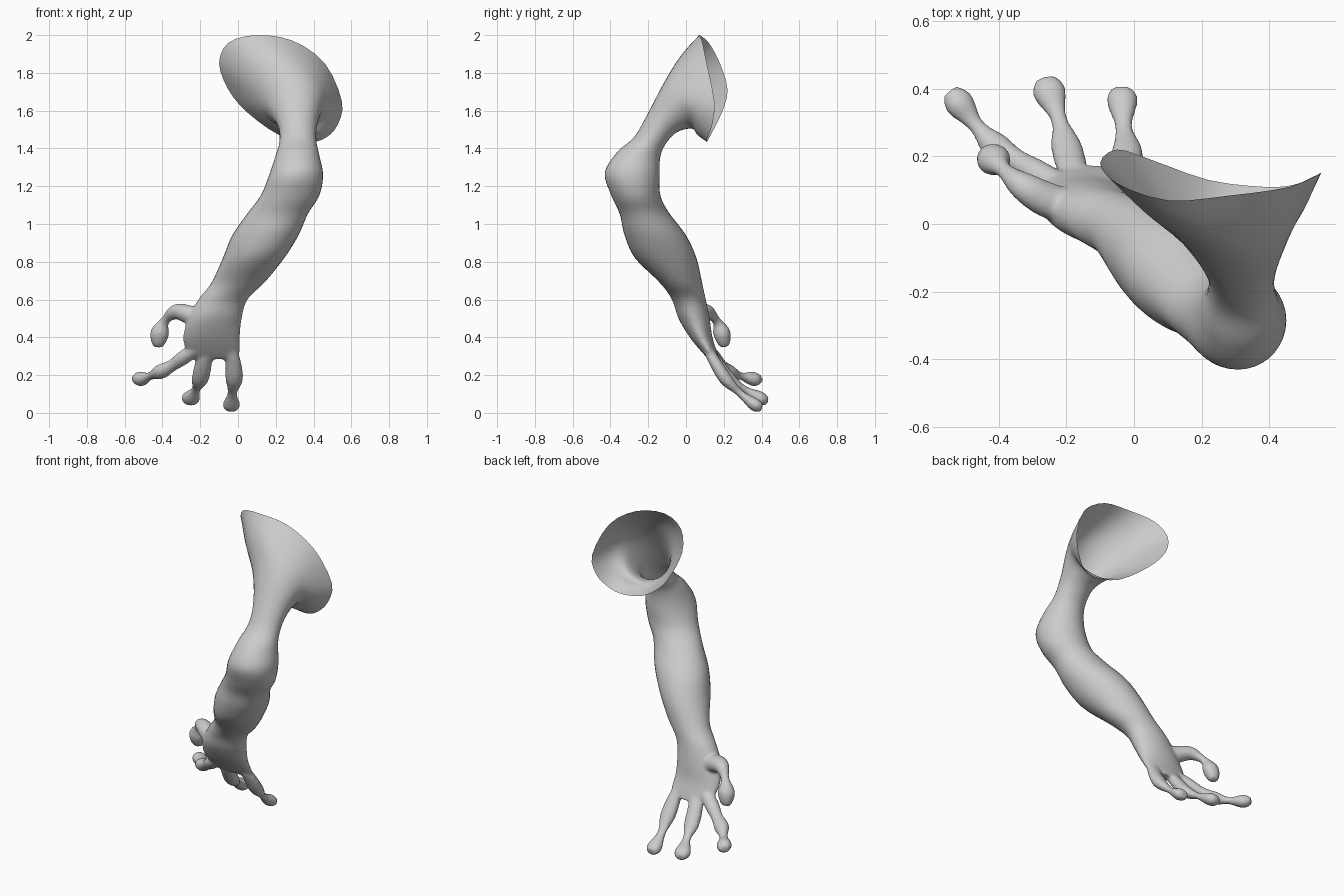
import bpy, bmesh, math
from mathutils import Vector

if "Cube" in bpy.data.objects:
    bpy.data.objects.remove(bpy.data.objects["Cube"])

N = 36  # points around each arm section


def spline(points, steps, closed=False):
    """Catmull-Rom resampling of a list of vectors."""
    n, out = len(points), []
    for i in range(n if closed else n - 1):
        if closed:
            a, b, c, d = (points[(i + k) % n] for k in (-1, 0, 1, 2))
        else:
            a, b, c, d = (points[min(max(i + k, 0), n - 1)] for k in (-1, 0, 1, 2))
        for s in range(steps):
            t = s / steps
            out.append(0.5 * (2 * b + (c - a) * t + (2 * a - 5 * b + 4 * c - d) * t * t
                              + (3 * b - a - 3 * c + d) * t ** 3))
    if not closed:
        out.append(points[-1])
    return out


def section(x0, x1, outer, inner, skew=0.0):
    """Oval section from its x range and its front and back (y, z) points."""
    o, i = Vector((0, *outer)), Vector((0, *inner))
    mid, half = (o + i) / 2, (i - o) / 2
    return [Vector(((x0 + x1) / 2 + (x1 - x0) / 2 * math.cos(t), 0, 0)) + mid
            + half * math.sin(t - skew) for t in (math.tau * k / N for k in range(N))]


def loft(bm, rings, caps=False):
    rows = [[bm.verts.new(p) for p in r] for r in rings]
    n = len(rows[0])
    for a, b in zip(rows, rows[1:]):
        for k in range(n):
            bm.faces.new((a[k], a[(k + 1) % n], b[(k + 1) % n], b[k]))
    if caps:
        bm.faces.new(rows[0][::-1])
        bm.faces.new(rows[-1])


def digit(bm, path, flat):
    """Knobbly digit: path of (x, y, z, radius)."""
    pts = spline([Vector(p) for p in path], 5)
    rings = []
    for i, p in enumerate(pts):
        d = (pts[min(i + 1, len(pts) - 1)] - pts[max(i - 1, 0)]).to_3d().normalized()
        side = d.cross(Vector((0, 0.5, 0.85))).normalized()
        up = side.cross(d)
        rings.append([p.to_3d() + p.w * (side * math.cos(t) + up * flat * math.sin(t))
                      for t in (math.tau * k / 14 for k in range(14))])
    loft(bm, rings, True)


# Shoulder opening, then sections down to the knuckles
rim = spline([Vector(p) for p in (
    (.55, .15, 1.65), (.53, .14, 1.53), (.47, .115, 1.46), (.38, .11, 1.435),
    (.22, .13, 1.47), (.05, .19, 1.59), (-.05, .22, 1.71), (-.10, .18, 1.85),
    (-.05, .12, 1.96), (.10, .07, 2.0), (.29, .085, 1.97), (.46, .11, 1.85))], 3, True)
neck = section(.14, .455, (-.11, 1.76), (.03, 1.505))
flare = [a.lerp(b, .45) + Vector((0, -.012, .004)) for a, b in zip(rim, neck)]
keys = [rim, flare, neck] + [section(*s) for s in (
    (.21, .42, (-.21, 1.57), (-.05, 1.485)),
    (.22, .415, (-.275, 1.46), (-.11, 1.42)),
    (.20, .43, (-.365, 1.38), (-.137, 1.35)),
    (.165, .45, (-.43, 1.27), (-.14, 1.25)),
    (.12, .43, (-.395, 1.15), (-.135, 1.15), .05),
    (.05, .37, (-.35, 1.05), (-.09, 1.06), .15),
    (-.03, .32, (-.325, .94), (0, .94), .2),
    (-.08, .245, (-.27, .82), (.055, .82), .2),
    (-.14, .14, (-.14, .69), (.085, .69), .2),
    (-.21, .05, (-.075, .60), (.105, .60), .1),
    (-.265, .02, (-.04, .50), (.125, .50)),
    (-.29, .01, (.02, .40), (.14, .40)),
    (-.275, .01, (.085, .32), (.165, .32)),
    (-.25, -.01, (.12, .285), (.175, .285)))]
STEPS, WRIST = 5, 11
columns = [spline([r[k] for r in keys], STEPS) for k in range(N)]
rings = [list(r) for r in zip(*columns)]

# Hand: palm and digits fused into one skin
bm = bmesh.new()
loft(bm, rings[(WRIST - 1) * STEPS:], True)
digit(bm, [(-.21, .11, .35, .035), (-.285, .15, .295, .042), (-.35, .19, .25, .035),
           (-.41, .23, .218, .044), (-.465, .29, .195, .024), (-.515, .355, .18, .045),
           (-.545, .392, .178, .026)], .85)
digit(bm, [(-.15, .11, .35, .035), (-.18, .16, .27, .045), (-.20, .23, .18, .046),
           (-.222, .31, .125, .025), (-.25, .39, .078, .050), (-.262, .432, .065, .028)], .75)
digit(bm, [(-.05, .11, .35, .035), (-.027, .15, .275, .042), (-.02, .21, .18, .047),
           (-.03, .285, .105, .026), (-.035, .365, .043, .047), (-.035, .403, .03, .030)], .75)
digit(bm, [(-.14, .05, .50, .04), (-.24, .065, .515, .055), (-.325, .11, .535, .045),
           (-.385, .16, .49, .025), (-.412, .187, .43, .050), (-.42, .20, .38, .042),
           (-.42, .21, .35, .024)], .9)
bmesh.ops.recalc_face_normals(bm, faces=bm.faces)
mesh = bpy.data.meshes.new("hand_base")
bm.to_mesh(mesh)
bm.free()
base = bpy.data.objects.new("hand_base", mesh)
bpy.context.collection.objects.link(base)
remesh = base.modifiers.new("fuse", 'REMESH')
remesh.mode = 'VOXEL'
remesh.voxel_size = 0.009
smooth = base.modifiers.new("soften", 'SMOOTH')
smooth.factor, smooth.iterations = 0.5, 7
graph = bpy.context.evaluated_depsgraph_get()
fused = bpy.data.meshes.new_from_object(base.evaluated_get(graph))
bpy.data.objects.remove(base)

# Trim the hand at the wrist, add the arm and bridge them
bm = bmesh.new()
bm.from_mesh(fused)
bmesh.ops.bisect_plane(bm, geom=bm.verts[:] + bm.edges[:] + bm.faces[:],
                       plane_co=(0, 0, .675), plane_no=(0, 0, 1), clear_outer=True)
loft(bm, rings[:WRIST * STEPS + 1])
seam = [e for e in bm.edges if e.is_boundary
        and all(.66 < v.co.z < .70 for v in e.verts)]
bmesh.ops.bridge_loops(bm, edges=seam)
bmesh.ops.recalc_face_normals(bm, faces=bm.faces)
for f in bm.faces:
    f.smooth = True
mesh = bpy.data.meshes.new("arm")
bm.to_mesh(mesh)
bm.free()
bpy.context.collection.objects.link(bpy.data.objects.new("arm", mesh))
